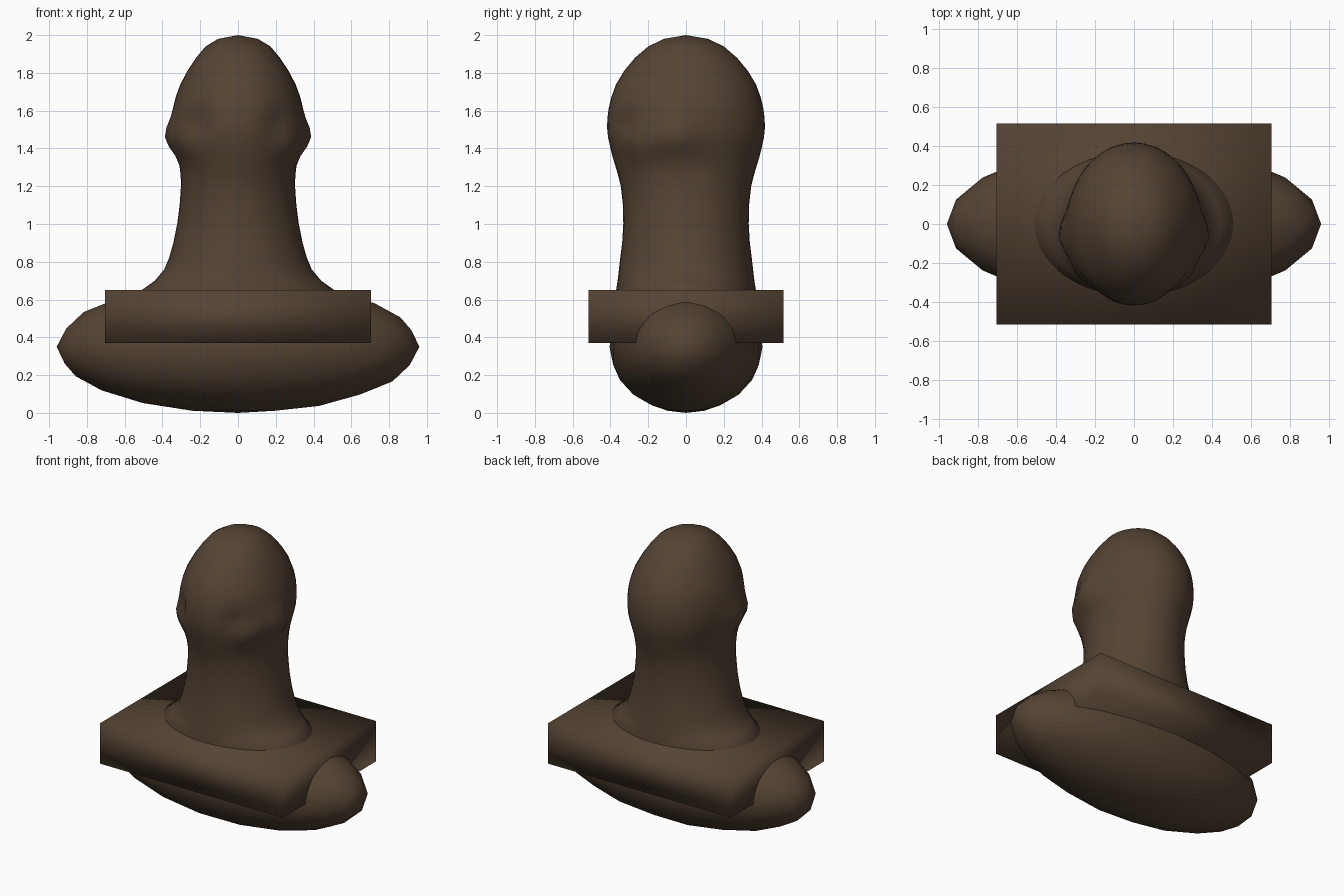
import bpy, bmesh, math
from mathutils import Vector

if "Cube" in bpy.data.objects:
    bpy.data.objects.remove(bpy.data.objects["Cube"])

brown = bpy.data.materials.new("dark_brown")
brown.diffuse_color = (0.09, 0.057, 0.034, 1)
brown.use_nodes = True
brown.node_tree.nodes["Principled BSDF"].inputs["Base Color"].default_value = brown.diffuse_color


def add_part(name, bm):
    bmesh.ops.recalc_face_normals(bm, faces=bm.faces)
    mesh = bpy.data.meshes.new(name)
    bm.to_mesh(mesh)
    bm.free()
    mesh.materials.append(brown)
    for p in mesh.polygons:
        p.use_smooth = True
    ob = bpy.data.objects.new(name, mesh)
    bpy.context.collection.objects.link(ob)
    return ob


# Rounded base: stretched sphere
bm = bmesh.new()
bmesh.ops.create_icosphere(bm, subdivisions=3, radius=1)
for v in bm.verts:
    v.co = Vector((v.co.x * 0.96, v.co.y * 0.405, v.co.z * 0.35 + 0.35))
add_part("rounded_base", bm)

# Shoulder block, smooth shaded across its corners
bm = bmesh.new()
bmesh.ops.create_cube(bm, size=1)
for v in bm.verts:
    v.co = Vector((v.co.x * 1.41, v.co.y * 1.03, v.co.z * 0.28 + 0.51))
add_part("shoulder_block", bm)

# Head and neck: elliptical rings (height, half width, half depth)
RINGS = [
    (0.55, 0.62, 0.385), (0.65, 0.51, 0.37), (0.70, 0.44, 0.362),
    (0.76, 0.39, 0.355), (0.82, 0.365, 0.348), (0.90, 0.342, 0.338),
    (1.00, 0.322, 0.332), (1.10, 0.309, 0.334), (1.20, 0.302, 0.345),
    (1.26, 0.303, 0.360), (1.31, 0.307, 0.375), (1.36, 0.318, 0.390),
    (1.41, 0.332, 0.402), (1.46, 0.342, 0.413), (1.51, 0.345, 0.418),
    (1.56, 0.345, 0.416), (1.61, 0.341, 0.410), (1.67, 0.330, 0.396),
    (1.74, 0.305, 0.370), (1.81, 0.268, 0.328), (1.88, 0.222, 0.270),
    (1.94, 0.172, 0.200), (1.98, 0.105, 0.118),
]
# Bumps and dents on each side: (centre, spread, amount)
FEATURES = [
    ((0.34, -0.06, 1.46), 0.10, 0.05),     # side bump
    ((0.27, -0.25, 1.42), 0.09, 0.03),     # cheek
    ((0.21, -0.33, 1.53), 0.06, -0.03),    # eye socket
]
SIDES = 40
bm = bmesh.new()
rows = []
for z, rx, ry in RINGS:
    row = []
    for i in range(SIDES):
        a = 2 * math.pi * i / SIDES
        co = Vector((rx * math.cos(a), ry * math.sin(a), z))
        out = Vector((math.cos(a), math.sin(a), 0))
        probe = Vector((abs(co.x), co.y, z))
        push = sum(amt * math.exp(-((probe - Vector(c)).length / s) ** 2)
                   for c, s, amt in FEATURES)
        row.append(bm.verts.new(co + out * push))
    rows.append(row)
for low, high in zip(rows, rows[1:]):
    for i in range(SIDES):
        j = (i + 1) % SIDES
        bm.faces.new((low[i], low[j], high[j], high[i]))
crown = bm.verts.new((0, 0, 2.0))
for i in range(SIDES):
    bm.faces.new((rows[-1][i], rows[-1][(i + 1) % SIDES], crown))
# Trim the hidden flare so it stays inside the block
for v in rows[0]:
    v.co.x *= 0.82
    v.co.y *= 0.96
bm.faces.new(rows[0][::-1])
add_part("head_and_neck", bm)
